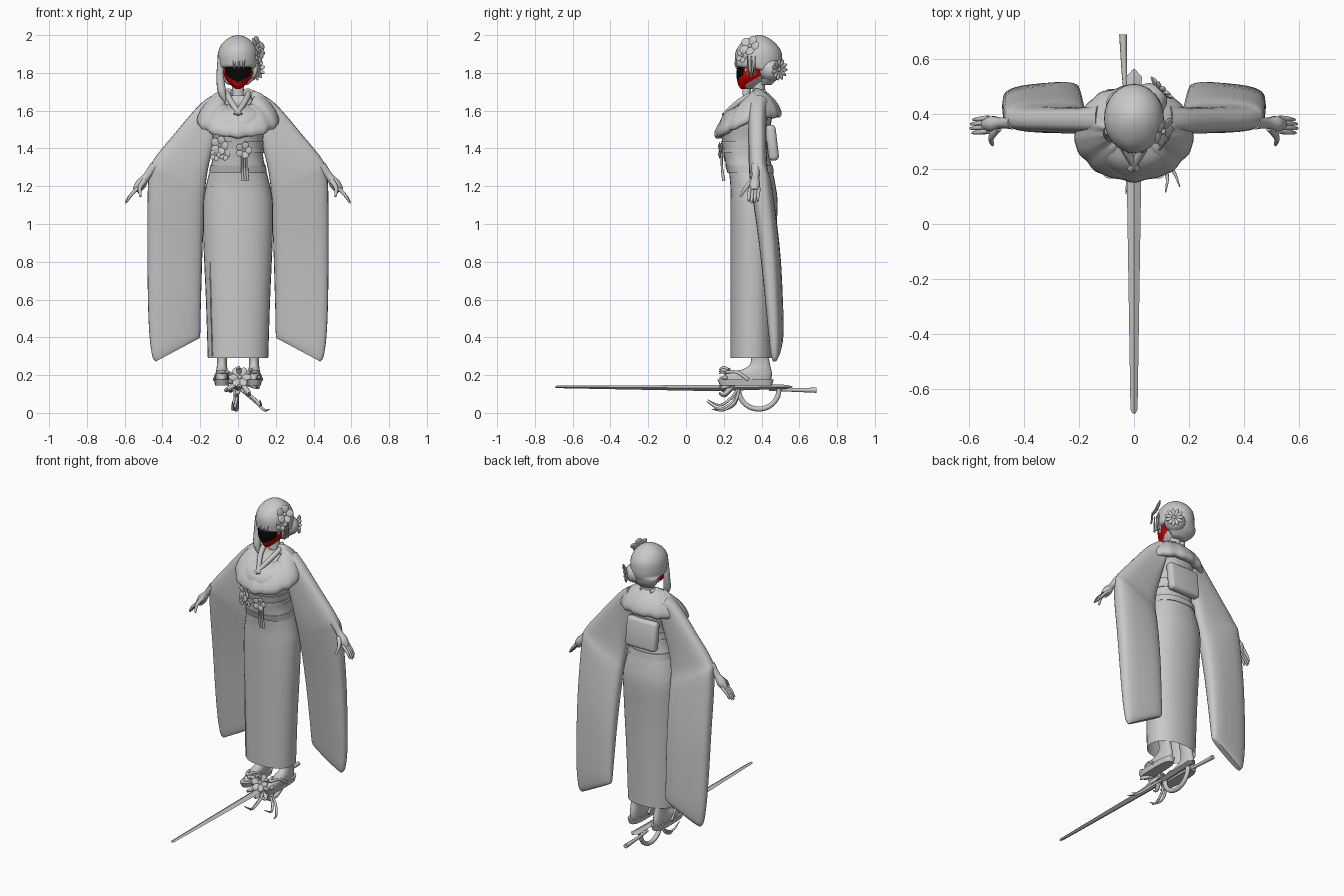
import bpy, bmesh
from math import sin, cos, pi, copysign
from mathutils import Vector as V, Matrix

cube = bpy.data.objects.get("Cube")
if cube:
    bpy.data.objects.remove(cube)


def material(name, rgb):
    m = bpy.data.materials.new(name)
    m.use_nodes = True
    m.diffuse_color = (*rgb, 1)
    m.node_tree.nodes["Principled BSDF"].inputs["Base Color"].default_value = (*rgb, 1)
    return m


GREY = material("plain_grey", (0.58, 0.58, 0.58))
RED = material("mask_red", (0.65, 0.0, 0.0))
BLACK = material("visor_black", (0.002, 0.002, 0.002))


def finish(name, bm, mats=(GREY,), angle=0.9):
    bmesh.ops.recalc_face_normals(bm, faces=bm.faces)
    me = bpy.data.meshes.new(name)
    bm.to_mesh(me)
    bm.free()
    ob = bpy.data.objects.new(name, me)
    bpy.context.collection.objects.link(ob)
    for m in mats:
        me.materials.append(m)
    bpy.ops.object.select_all(action="DESELECT")
    ob.select_set(True)
    bpy.context.view_layer.objects.active = ob
    bpy.ops.object.shade_smooth_by_angle(angle=angle)
    return ob


def smooth(rows, k=4):
    """Catmull-Rom resampling of rows of numbers."""
    rows = [tuple(r) for r in rows]
    ext = [rows[0]] + rows + [rows[-1]]
    out = []
    for a, b, c, d in zip(ext, ext[1:], ext[2:], ext[3:]):
        for i in range(k):
            t = i / k
            out.append([q + t * (r - p + t * (2 * p - 5 * q + 4 * r - s + t * (3 * q - p - 3 * r + s))) / 2
                        for p, q, r, s in zip(a, b, c, d)])
    return out + [list(rows[-1])]


def ring(centre, a, b, n=24, e=2.0):
    """Superellipse ring spanned by half axes a and b."""
    f = lambda v: copysign(abs(v) ** (2 / e), v)
    return [centre + a * f(cos(2 * pi * i / n)) + b * f(sin(2 * pi * i / n)) for i in range(n)]


def loft(name, rings, mats=(GREY,), caps=(True, True), closed=False, angle=0.9):
    bm = bmesh.new()
    vs = [[bm.verts.new(p) for p in r] for r in rings]
    pairs = list(zip(vs, vs[1:])) + ([(vs[-1], vs[0])] if closed else [])
    for lo, hi in pairs:
        for i in range(len(lo)):
            j = (i + 1) % len(lo)
            bm.faces.new((lo[i], lo[j], hi[j], hi[i]))
    if not closed:
        for end, cap in zip((vs[0], vs[-1]), caps):
            if cap:
                bm.faces.new(end)
    return finish(name, bm, mats, angle)


def body(name, rows, cx=0, e=2.2, k=4, n=32, **kw):
    """Upright form from rows of height, half width, front and back."""
    rows = smooth(rows, k) if k else rows
    return loft(name, [ring(V((cx, (f + b) / 2, z)), V((w, 0, 0)), V((0, (b - f) / 2, 0)), n, e)
                       for z, w, f, b in rows], **kw)


def tube(name, pts, radii, n=10, k=4):
    rows = smooth([(*p, r) for p, r in zip(pts, radii)], k)
    ps = [V(r[:3]) for r in rows]
    rings, last = [], V((0, 0, 1))
    a, b = V((1, 0, 0)), V((0, 1, 0))
    for i, p in enumerate(ps):
        t = (ps[min(i + 1, len(ps) - 1)] - ps[max(i - 1, 0)]).normalized()
        q = last.rotation_difference(t)
        a, b, last = q @ a, q @ b, t
        rings.append(ring(p, a * rows[i][3], b * rows[i][3], n))
    return loft(name, rings)


def ball(bm, centre, size, rot=Matrix()):
    m = Matrix.Translation(centre) @ rot @ Matrix.Diagonal((*size, 1))
    bmesh.ops.create_uvsphere(bm, u_segments=14, v_segments=8, radius=1, matrix=m)


def flower(name, centre, normal, r, petals=5):
    """Flat blossom of broad overlapping petals."""
    rot = V(normal).to_track_quat("Z", "Y").to_matrix().to_4x4()
    bm = bmesh.new()
    for i in range(petals):
        turn = rot @ Matrix.Rotation(2 * pi * i / petals, 4, "Z") @ Matrix.Rotation(-.25, 4, "Y")
        ball(bm, V(centre) + turn @ V((r * 0.55, 0, 0)), (r * 0.48, r * 2.2 / petals, r * 0.13), turn)
    ball(bm, V(centre) + rot @ V((0, 0, r * 0.1)), (r * 0.2,) * 3, rot)
    return finish(name, bm)


# Robe: open-bottomed skirt, torso and sash
body("skirt", [(0.29, .16, .235, .46), (0.6, .17, .235, .465), (0.9, .183, .235, .475),
               (1.1, .185, .235, .485), (1.2, .17, .235, .475), (1.3, .145, .225, .455)],
     caps=(False, True))
body("torso", [(1.26, .15, .23, .45), (1.36, .128, .215, .435), (1.45, .132, .19, .435),
               (1.53, .15, .175, .45), (1.6, .155, .22, .46), (1.64, .11, .31, .45),
               (1.68, .05, .34, .42)])
body("sash", [(1.3, .145, .212, .455), (1.36, .133, .203, .445), (1.44, .136, .185, .44)], e=2.4)
body("sash_lower_band", [(1.27, .152, .22, .465), (1.31, .148, .207, .46)], k=0, e=2.4)
body("sash_cord", [(1.375, .138, .193, .448), (1.4, .138, .19, .446)], k=0, e=2.4)
tube("skirt_overlap_edge", [(-.14, .283, 1.2), (-.148, .283, .8), (-.136, .277, .3)], (.003,) * 3)

# Back bow: a soft slanted cushion
bm = bmesh.new()
bmesh.ops.create_cube(bm, size=1, matrix=Matrix.Translation((0, .456, 1.43))
                      @ Matrix.Rotation(.12, 4, "X") @ Matrix.Diagonal((.22, .055, .19, 1)))
bmesh.ops.bevel(bm, geom=bm.edges[:], offset=.022, segments=3, affect="EDGES", profile=0.5)
finish("back_bow", bm)

# Fur stole: tilted closed ring with soft bumps
stole = []
for i in range(80):
    t = 2 * pi * i / 80
    out = V((sin(t), -cos(t), 0))
    front = (1 + cos(t)) / 2
    bump = 1 + .04 * cos(10 * t) + .03 * cos(17 * t)
    c = V((.148 * sin(t), .33 - .105 * cos(t), 1.64 - .108 * front ** 1.7))
    stole.append(ring(c, (out * .068 + V((0, 0, -.038))) * bump, (V((0, 0, .066)) - out * .02) * bump, 16))
loft("fur_stole", stole, closed=True)

# Neck and crossed collar
tube("neck", [(0, .385, 1.6), (0, .385, 1.69), (0, .385, 1.78)], (.05, .034, .034), n=16)
for s, side in ((1, "left"), (-1, "right")):
    tube(side + "_collar", [(s * .03, .42, 1.7), (s * .055, .36, 1.69), (s * .035, .28, 1.645),
                            (-s * .012, .2, 1.575)], (.012, .016, .016, .014))

# Sleeves, hands and feet on both sides
SLEEVE = [(.10, 1.54, .14, 1.68, .385, .05), (.125, 1.43, .21, 1.625, .378, .048),
          (.155, 1.31, .33, 1.485, .378, .048), (.172, 1.2, .45, 1.335, .385, .05),
          (.18, 1.08, .475, 1.24, .405, .056), (.19, .8, .48, .9, .445, .052),
          (.198, .52, .474, .5, .472, .04), (.2, .42, .457, .315, .48, .03),
          (.205, .395, .435, .272, .48, .018)]
for s, side in ((1, "left"), (-1, "right")):
    rings = []
    for xi, zi, xo, zo, y, t in smooth(SLEEVE, 5):
        lean = .012 * min(1, max(0, (1.3 - zi) / .3))
        inner, outer = V((s * xi, y + lean, zi)), V((s * xo, y - lean, zo))
        rings.append(ring((inner + outer) / 2, (outer - inner) / 2, V((0, t, 0)), 28, 2.9))
    loft(side + "_sleeve", rings)
    tube(side + "_palm", [(s * .44, .37, 1.31), (s * .485, .368, 1.25), (s * .515, .365, 1.21),
                          (s * .54, .362, 1.175)], (.026, .02, .029, .021))
    for i in range(4):
        y = .338 + .016 * i
        reach = (.9, 1.0, .97, .85)[i]
        tube(f"{side}_finger_{i + 1}", [(s * .53, y, 1.19), (s * (.53 + .04 * reach), y - .004, 1.19 - .04 * reach),
                                        (s * (.53 + .065 * reach), y - .006, 1.19 - .08 * reach)],
             (.01, .009, .005), n=8)
    tube(side + "_thumb", [(s * .495, .35, 1.23), (s * .52, .315, 1.19), (s * .515, .288, 1.145)],
         (.015, .011, .006), n=8)
    x = s * .085
    body(side + "_leg", [(.17, .034, .19, .45), (.205, .034, .21, .455), (.235, .029, .31, .45),
                         (.28, .026, .345, .44), (.4, .035, .33, .42), (.6, .04, .32, .42)], cx=x, n=20)
    body(side + "_sandal", [(.145, .036, .18, .455), (.178, .042, .165, .465)], cx=x, k=0, e=3)
    tube(side + "_sandal_strap", [(x - .04, .33, .175), (x - .022, .27, .215), (x, .215, .215),
                                  (x + .022, .27, .215), (x + .04, .33, .175)], (.009,) * 5)

# Masked face: black visor in front, red jaw and a red strap rising to the ears
face = body("face_mask", [(1.86, .085, .278, .45), (1.81, .08, .268, .44), (1.775, .07, .268, .42),
                          (1.74, .042, .275, .39), (1.715, .012, .29, .35)], k=10, n=80,
            mats=(GREY, RED, BLACK))
for p in face.data.polygons:
    c = p.center
    visor = c.z > 1.748 + .6 * abs(c.x) and c.y < .305
    strap = 1.757 + .6 * (c.y - .29)
    mask = c.y < .41 and (abs(c.z - strap) < .034 or c.y < .315)
    p.material_index = 2 if visor else 1 if mask else 0

# Hair: bob, side bun, locks and fringe strands
body("hair", [(1.735, .05, .4, .45), (1.77, .088, .395, .485), (1.81, .1, .385, .5),
              (1.828, .106, .278, .507), (1.86, .109, .26, .51), (1.91, .105, .262, .505),
              (1.95, .088, .285, .48), (1.98, .058, .325, .445), (1.995, .028, .36, .415),
              (2.0, .004, .384, .392)], e=2)
bm = bmesh.new()
ball(bm, (.055, .45, 1.815), (.066, .064, .06))
finish("hair_bun", bm)
flower("bun_rosette", (.092, .487, 1.818), (.7, .7, -.1), .058, 11)
tube("right_long_lock", [(-.09, .34, 1.88), (-.094, .335, 1.78), (-.085, .32, 1.7), (-.068, .315, 1.65)],
     (.018, .02, .022, .006))
tube("left_short_lock", [(.09, .345, 1.88), (.092, .345, 1.82), (.083, .345, 1.775)], (.016, .014, .004))
for i, x in enumerate((-.02, .005, .03)):
    tube(f"fringe_strand_{i + 1}", [(x, .272, 1.88), (x, .262, 1.85), (x, .268, 1.82)], (.007, .006, .002), n=6)

# Hair flowers and hanging beads
flower("hair_flower_large", (.1, .34, 1.94), (.8, -.4, .45), .058)
flower("hair_flower_small", (.105, .3, 1.89), (.8, -.6, .1), .038)
for i in range(3):
    y = .325 + .02 * i
    tube(f"hair_pendant_{i + 1}", [(.11, y, 1.89), (.115, y, 1.83), (.112, y, 1.785)], (.004, .004, .007), n=6)

# Sash flowers, knot and tassels
for i, (x, z, r) in enumerate(((-.095, 1.415, .052), (-.07, 1.37, .035), (-.118, 1.365, .032))):
    flower(f"sash_flower_{i + 1}", (x, .215, z), (-.4, -1, 0), r)
flower("sash_knot", (.03, .187, 1.39), (.1, -1, 0), .045)
for i, x in enumerate((.022, .035, .048)):
    tube(f"sash_tassel_{i + 1}", [(x, .19, 1.38), (x, .19, 1.3), (x + .003, .2, 1.23)], (.006, .006, .009), n=8)

# Sword under the feet
BLADE = [(-.69, .006, .005, .138), (-.675, .013, .007, .138), (.15, .026, .016, .131), (.5, .026, .012, .138),
         (.535, .03, .01, .138), (.565, .002, .002, .138)]
loft("sword_blade", [ring(V((0, y, z)), V((w, 0, 0)), V((0, 0, h)), 4) for y, w, h, z in BLADE], angle=.3)
tube("sword_handle", [(-.025, .44, .125), (-.035, .55, .122), (-.04, .69, .12)], (.009, .01, .014))
arc = [pi * i / 8 for i in range(9)]
tube("hand_guard_hoop", [(-.01, .385 - .108 * cos(t), .128 - .108 * sin(t)) for t in arc], (.014,) * 9)

# Spider-lily guard: curling petals and long stamens
for i in range(9):
    t = 2 * pi * i / 9 + .3
    u = V((cos(t), 0, sin(t) * .75))
    c = V((.015, .26, .165))
    tube(f"guard_petal_{i + 1}", [c, c + u * .06 + V((0, -.03, 0)), c + u * .1 + V((0, -.06, 0)),
                                  c + u * .085 + V((0, -.085, 0))], (.008, .014, .01, .002), 8)
STAMENS = [((.02, .28, .12), (.09, .26, .06), (.14, .2, .015), (.167, .135, .02)),
           ((.02, .27, .12), (.08, .24, .08), (.12, .18, .04), (.115, .115, .07)),
           ((0, .28, .12), (-.01, .25, .06), (-.02, .18, .02), (-.03, .11, .06)),
           ((0, .28, .12), (-.025, .26, .05), (-.03, .21, .02), (-.015, .15, .02))]
for i, pts in enumerate(STAMENS):
    tube(f"guard_stamen_{i + 1}", pts, (.008, .008, .007, .002), 8)
flower("guard_flower", (.01, .22, .185), (0, -1, .5), .06, 6)
